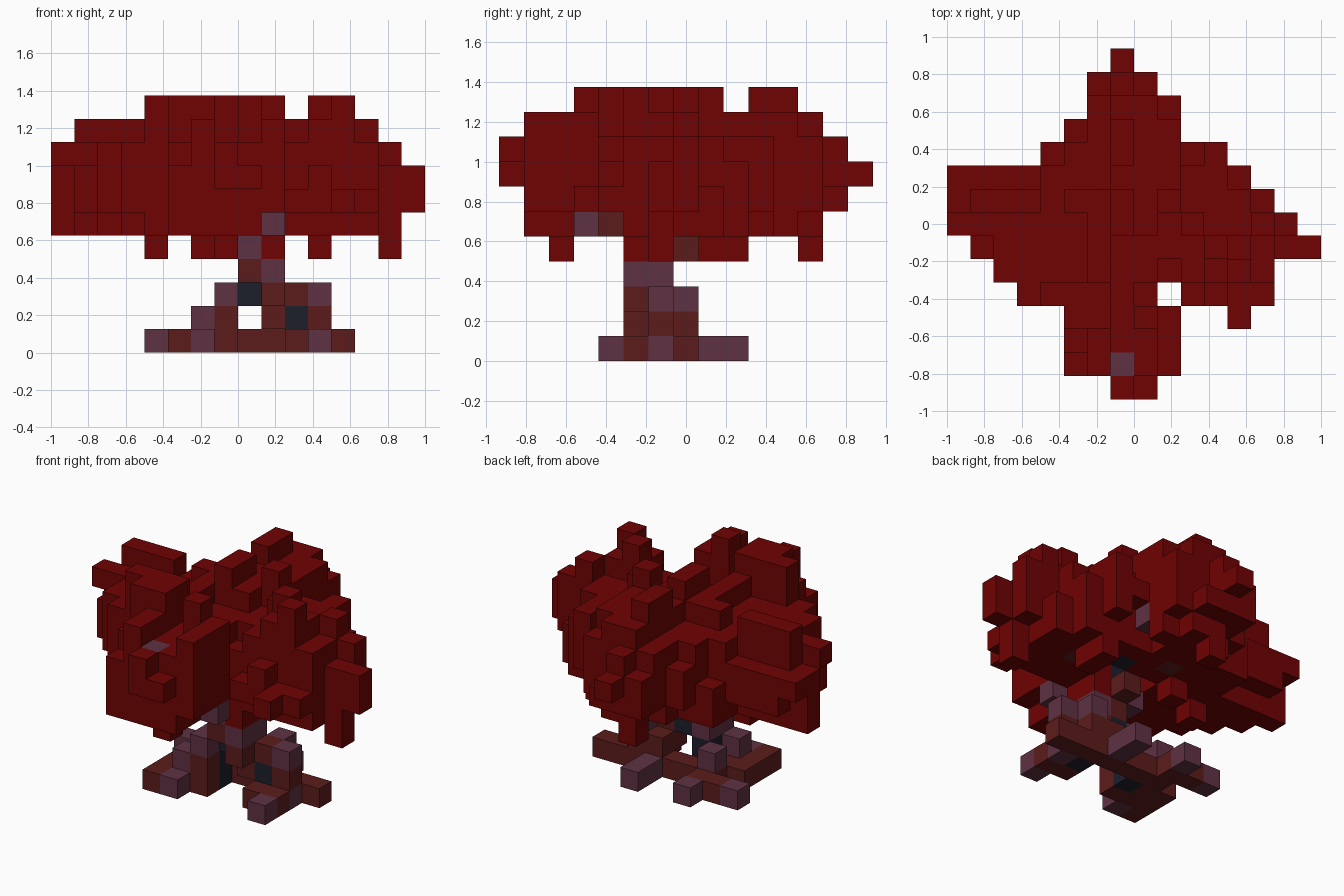
import bpy
import bmesh
from mathutils import Vector

if "Cube" in bpy.data.objects:
    bpy.data.objects.remove(bpy.data.objects["Cube"], do_unlink=True)

UNIT = 0.125
ORIGIN = Vector((-1.0, -0.9375, 0.0))


def make_material(name, rgb):
    mat = bpy.data.materials.new(name)
    mat.use_nodes = True
    color = (*rgb, 1.0)
    mat.diffuse_color = color
    mat.node_tree.nodes["Principled BSDF"].inputs["Base Color"].default_value = color
    return mat


LEAF = make_material("deep red leaf", (0.162, 0.0008, 0.0008))
PLUM = make_material("plum bark", (0.114, 0.031, 0.057))
BROWN = make_material("brown bark", (0.105, 0.012, 0.011))
DARK = make_material("dark bark", (0.012, 0.013, 0.024))


# ---- Trunk, roots and branches: cells grouped by layer and bark colour
trunk = {}


def bark(material, layer, *cells):
    for i, j in cells:
        trunk[i, j, layer] = material


# Spreading roots around an open middle
bark(BROWN, 0, (5, 4), (5, 5), (5, 6), (6, 5), (6, 6), (6, 7), (6, 8), (5, 8))
bark(BROWN, 0, (7, 5), (7, 7), (8, 7), (9, 7), (10, 5), (10, 7), (11, 5), (11, 7), (12, 7))
bark(PLUM, 0, (6, 4), (11, 4), (11, 6), (4, 8), (6, 9), (9, 8), (9, 9))
bark(DARK, 0, (7, 6), (10, 6))

# Arched lower trunk
bark(BROWN, 1, (7, 5), (9, 6), (9, 7), (11, 6), (10, 7))
bark(PLUM, 1, (6, 5), (6, 7))
bark(DARK, 1, (10, 6), (7, 6))
bark(PLUM, 2, (7, 5), (7, 6), (11, 6), (10, 7))
bark(BROWN, 2, (9, 5), (9, 6), (10, 6))
bark(DARK, 2, (8, 6))

# Upper trunk and branches
bark(BROWN, 3, (8, 5), (8, 6))
bark(PLUM, 3, (9, 5), (9, 6))
bark(PLUM, 4, (8, 5), (8, 6), (7, 6))
bark(BROWN, 4, (8, 7))
bark(BROWN, 5, (8, 4), (11, 7), (7, 9))
bark(PLUM, 5, (9, 3), (8, 5))
bark(DARK, 5, (8, 6), (9, 8))
bark(PLUM, 6, (9, 10))
bark(PLUM, 8, (7, 1))

# ---- Crown: first and last column of each row, front to back
SPANS = [(7, 8), (5, 9), (5, 9), (5, 9), (3, 13), (2, 13), (1, 15), (0, 14),
         (0, 13), (0, 12), (4, 11), (5, 9), (6, 9), (6, 8), (7, 7)]
plan = {(i, j) for j, (a, b) in enumerate(SPANS) for i in range(a, b + 1)}
plan.add((12, 3))
plan.discard((9, 4))


def floor_limit(i, j):
    low = {0: 7, 13: 6, 14: 7}.get(j, 5)
    in_hollow = (i - 8) ** 2 + (j - 6) ** 2 <= 2
    if i == 15 or (i >= 9 and j < 5) or in_hollow:
        low = max(low, 6)
    return low


def is_rim(i, j):
    around = [(i + 1, j), (i - 1, j), (i, j + 1), (i, j - 1)]
    return any(cell not in plan for cell in around)


# Dome heights with an uneven rim
top, bottom = {}, {}
for i, j in plan:
    uneven = is_rim(i, j) and (i * 3 + j * 5) % 4 == 0
    end = i == 15 or j == 14
    top[i, j] = 8 if uneven or end else 9
    bottom[i, j] = floor_limit(i, j)


def set_range(heights, value, i_range, j_range):
    for i in range(i_range[0], i_range[1] + 1):
        for j in range(j_range[0], j_range[1] + 1):
            if (i, j) in plan:
                heights[i, j] = value


def set_cells(heights, value, *cells):
    for cell in cells:
        heights[cell] = value


# Right clump with a low skirt in front
set_range(top, 9, (10, 13), (5, 8))
set_range(top, 10, (11, 12), (5, 6))
set_range(top, 7, (10, 13), (4, 4))
set_cells(top, 8, (11, 4), (14, 6))
set_cells(top, 7, (12, 3), (13, 8))
set_cells(top, 10, (13, 7), (10, 7))
set_cells(top, 11, (12, 5), (11, 6))

# Left clump, thinning out towards its tips
set_range(top, 10, (1, 3), (8, 8))
set_range(top, 8, (0, 3), (9, 9))
set_range(bottom, 6, (1, 3), (9, 9))
set_cells(top, 8, (1, 6), (0, 8))
set_cells(top, 9, (0, 7), (3, 4), (2, 5))
set_cells(bottom, 8, (0, 7))
set_cells(bottom, 7, (0, 9))
set_cells(bottom, 6, (1, 6), (2, 5), (3, 4))

# Front clump around a bare branch tip
set_range(top, 10, (9, 9), (1, 3))
set_range(top, 10, (6, 6), (1, 2))
set_range(top, 11, (4, 6), (4, 4))
set_range(top, 11, (5, 6), (3, 3))
set_cells(top, 11, (8, 3))
set_cells(top, 8, (7, 1))

# Back clump and the ridge leading to it
set_range(top, 10, (6, 6), (5, 8))
set_range(top, 10, (8, 8), (7, 8))
set_range(top, 11, (7, 7), (7, 8))
set_range(top, 10, (7, 9), (9, 11))
set_range(top, 11, (7, 7), (10, 11))
set_cells(top, 11, (9, 8))
set_cells(top, 10, (5, 8), (7, 12), (8, 12))
set_cells(top, 8, (12, 9), (5, 11), (6, 13))
set_cells(top, 7, (4, 10), (8, 13))
set_cells(top, 9, (9, 12), (11, 10), (14, 7), (7, 13))
set_cells(bottom, 6, (9, 12), (11, 10), (14, 7), (6, 12), (5, 11))
set_cells(bottom, 7, (9, 10), (10, 10))

crown = {}
for (i, j), height in top.items():
    for k in range(bottom[i, j], height):
        crown[i, j, k] = LEAF

# Leaf tufts hanging below the crown
for i, j in [(7, 2), (7, 12), (14, 6), (4, 7), (6, 8), (9, 5), (9, 6), (11, 8), (11, 9)]:
    for k in (4, 5):
        crown[i, j, k] = LEAF
for cell in trunk:
    crown.pop(cell, None)


# ---- Turn cells into surfaces, skipping faces hidden between neighbours
DIRECTIONS = [Vector(d) for d in ((1, 0, 0), (0, 1, 0), (0, 0, 1))]


def build_blocks(name, cells, hidden_by):
    materials = list(dict.fromkeys(cells.values()))
    bm = bmesh.new()
    for cell, material in cells.items():
        center = Vector(cell) + Vector((0.5, 0.5, 0.5))
        for axis in range(3):
            u, v = DIRECTIONS[(axis + 1) % 3] / 2, DIRECTIONS[(axis + 2) % 3] / 2
            for sign in (1, -1):
                normal = DIRECTIONS[axis] * sign
                neighbour = tuple(int(c) for c in Vector(cell) + normal)
                if neighbour in hidden_by:
                    continue
                middle = center + normal / 2
                corners = [middle + u + v, middle - u + v, middle - u - v, middle + u - v]
                if sign < 0:
                    corners.reverse()
                face = bm.faces.new([bm.verts.new(ORIGIN + p * UNIT) for p in corners])
                face.material_index = materials.index(material)
    bmesh.ops.remove_doubles(bm, verts=bm.verts[:], dist=UNIT / 100)
    mesh = bpy.data.meshes.new(name)
    bm.to_mesh(mesh)
    bm.free()
    for material in materials:
        mesh.materials.append(material)
    obj = bpy.data.objects.new(name, mesh)
    bpy.context.collection.objects.link(obj)


occupied = set(trunk) | set(crown)
build_blocks("trunk_and_roots", trunk, occupied)
build_blocks("leaf_crown", crown, occupied)
